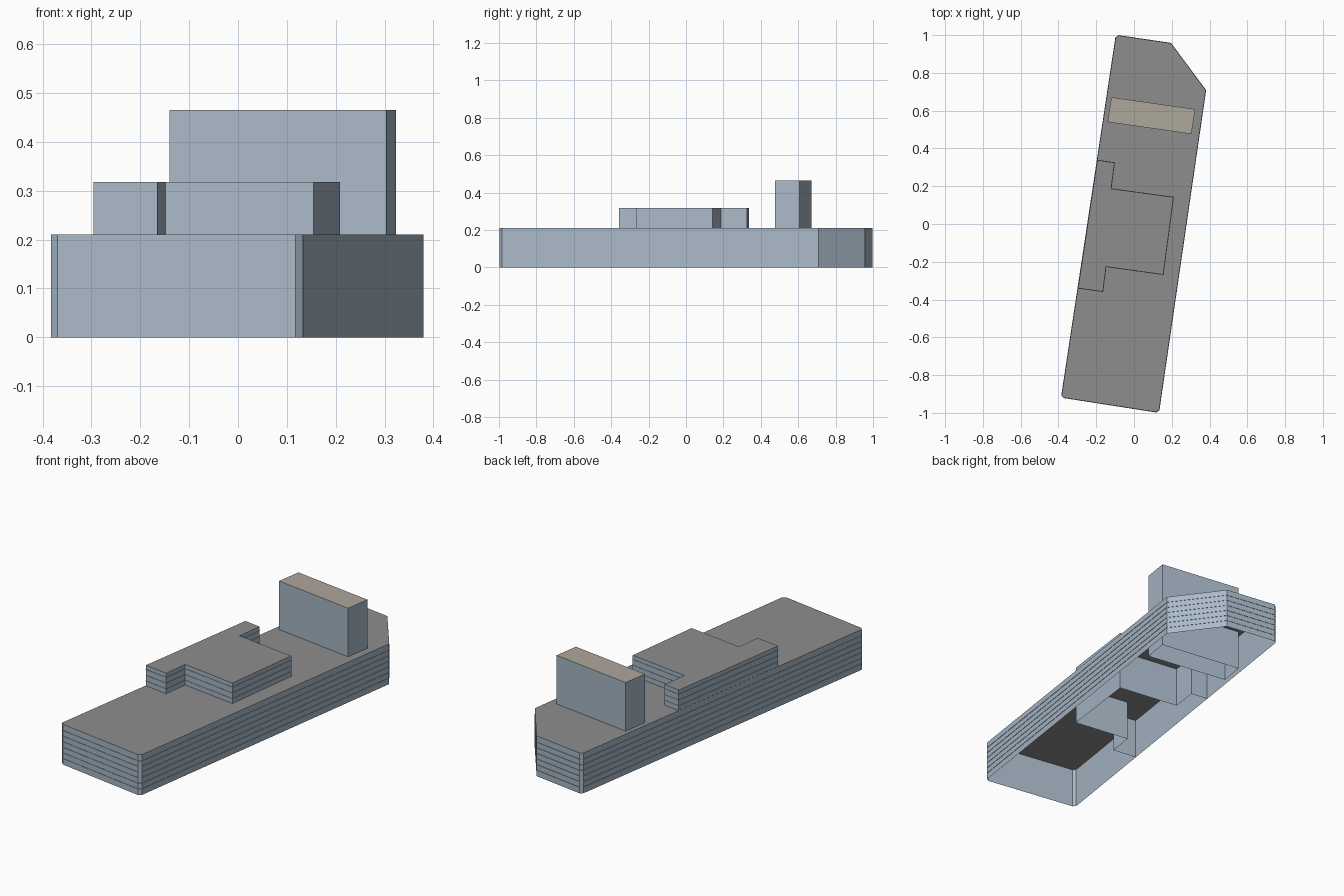
import bpy, bmesh
from mathutils import Vector

if "Cube" in bpy.data.objects:
    bpy.data.objects.remove(bpy.data.objects["Cube"])


def material(name, rgb):
    m = bpy.data.materials.new(name)
    m.diffuse_color = (*rgb, 1)
    m.use_nodes = True
    m.node_tree.nodes["Principled BSDF"].inputs["Base Color"].default_value = m.diffuse_color
    return m


WALL = material("wall_blue_grey", (0.40, 0.49, 0.58))
ROOF = material("roof_grey", (0.27, 0.27, 0.27))
TAN = material("roof_tan", (0.42, 0.385, 0.33))


def finish(name, bm, mats):
    me = bpy.data.meshes.new(name)
    bm.to_mesh(me)
    bm.free()
    for m in mats:
        me.materials.append(m)
    ob = bpy.data.objects.new(name, me)
    bpy.context.collection.objects.link(ob)


def block(name, outline, height, roof):
    """Walls from the ground up with a flat roof and an open underside."""
    bm = bmesh.new()
    low = [bm.verts.new((x, y, 0)) for x, y in outline]
    top = [bm.verts.new((x, y, height)) for x, y in outline]
    n = len(outline)
    for i in range(n):
        j = (i + 1) % n
        bm.faces.new((low[i], low[j], top[j], top[i]))
    bm.faces.new(top).material_index = 1
    finish(name, bm, (WALL, roof))


def floor_lines(name, outline, heights, out=0.002):
    """Paper-thin ledges marking the storeys around an outline."""
    bm = bmesh.new()
    n = len(outline)
    for z in heights:
        for i in range(n):
            a, b = Vector(outline[i]), Vector(outline[(i + 1) % n])
            d = (b - a).normalized()
            o = Vector((d.y, -d.x)) * out
            bm.faces.new([bm.verts.new((p.x, p.y, z)) for p in (a, a + o, b + o, b)])
    finish(name, bm, (WALL,))


# Outlines run counter-clockwise seen from above
base = [(-0.383, -0.907), (-0.370, -0.920), (0.118, -0.996), (0.133, -0.985),
        (0.380, 0.708), (0.195, 0.957), (-0.083, 0.998), (-0.097, 0.986)]
middle = [(-0.296, -0.340), (-0.165, -0.358), (-0.148, -0.226), (0.155, -0.268),
          (0.209, 0.142), (-0.121, 0.187), (-0.103, 0.325), (-0.194, 0.338)]
tower = [(-0.140, 0.540), (0.304, 0.476), (0.324, 0.608), (-0.120, 0.671)]

block("long_base", base, 0.211, ROOF)
block("middle_storeys", middle, 0.318, ROOF)
block("tall_slab", tower, 0.465, TAN)

# Storey lines
floor_lines("base_floor_lines", base, [0.033 + 0.0293 * i for i in range(6)])
floor_lines("middle_floor_lines", middle, [0.237 + 0.030 * i for i in range(3)])
